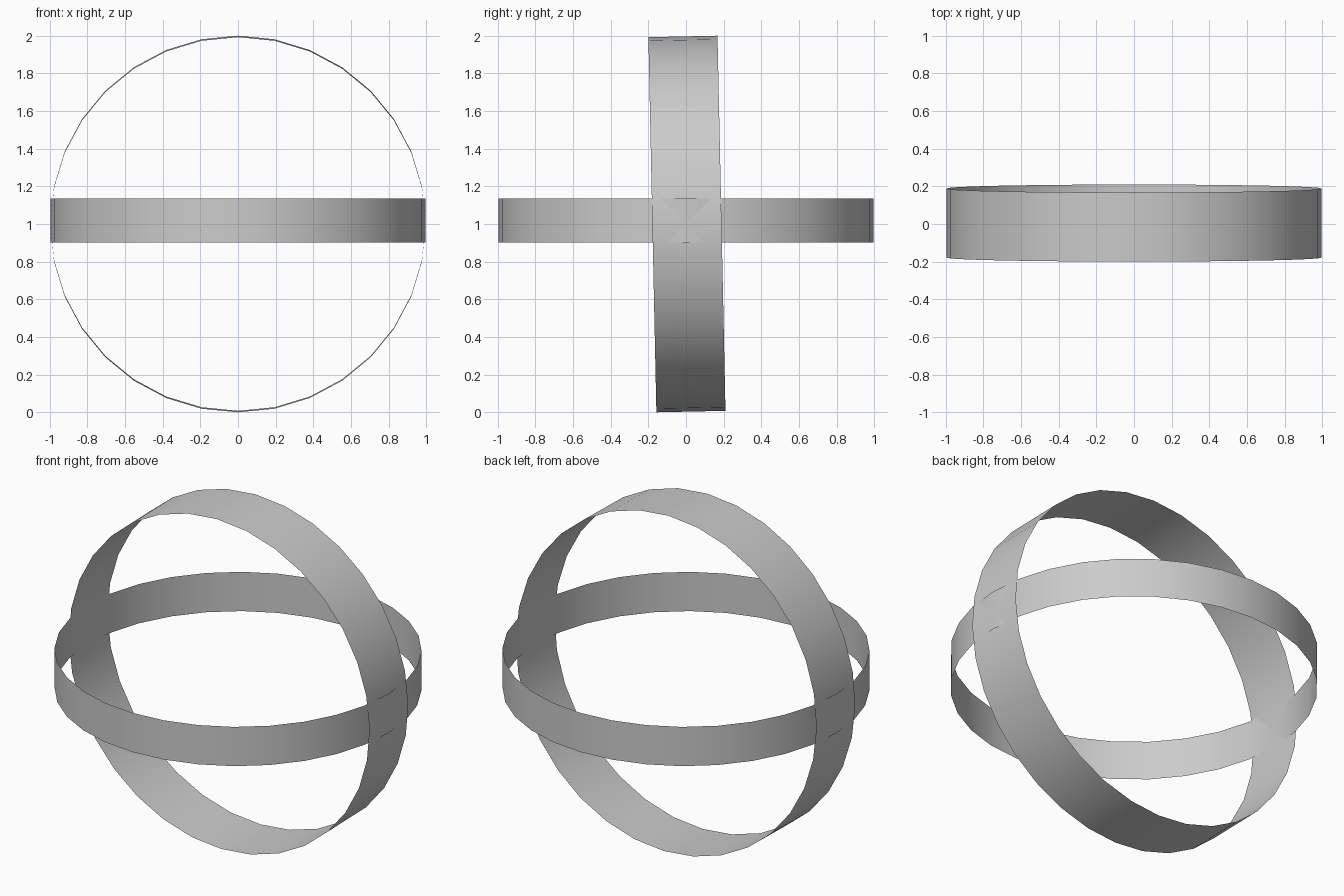
import bpy
import math

cube = bpy.data.objects.get("Cube")
if cube:
    bpy.data.objects.remove(cube, do_unlink=True)

RADIUS = 0.996
SIDES = 32

# Single grey finish
grey = bpy.data.materials.new("light_grey")
grey.use_nodes = True
colour = (0.6, 0.6, 0.6, 1.0)
grey.diffuse_color = colour
grey.node_tree.nodes["Principled BSDF"].inputs["Base Color"].default_value = colour


def band(name, width, location, tilt):
    """Thin open hoop whose axis is z before tilting about x."""
    bpy.ops.mesh.primitive_cylinder_add(
        vertices=SIDES, radius=RADIUS, depth=width, end_fill_type='NOTHING',
        location=location, rotation=(tilt, 0, 0))
    hoop = bpy.context.object
    hoop.name = name
    hoop.data.materials.append(grey)
    bpy.ops.object.shade_smooth_by_angle(angle=math.radians(30))
    return hoop


# Level hoop
band("horizontal_band", 0.235, (0, 0, 1.018), 0)

# Upright hoop, leaning slightly forward at the top
band("vertical_band", 0.367, (0, 0.005, 1.0), math.radians(-90 + 1.22))
